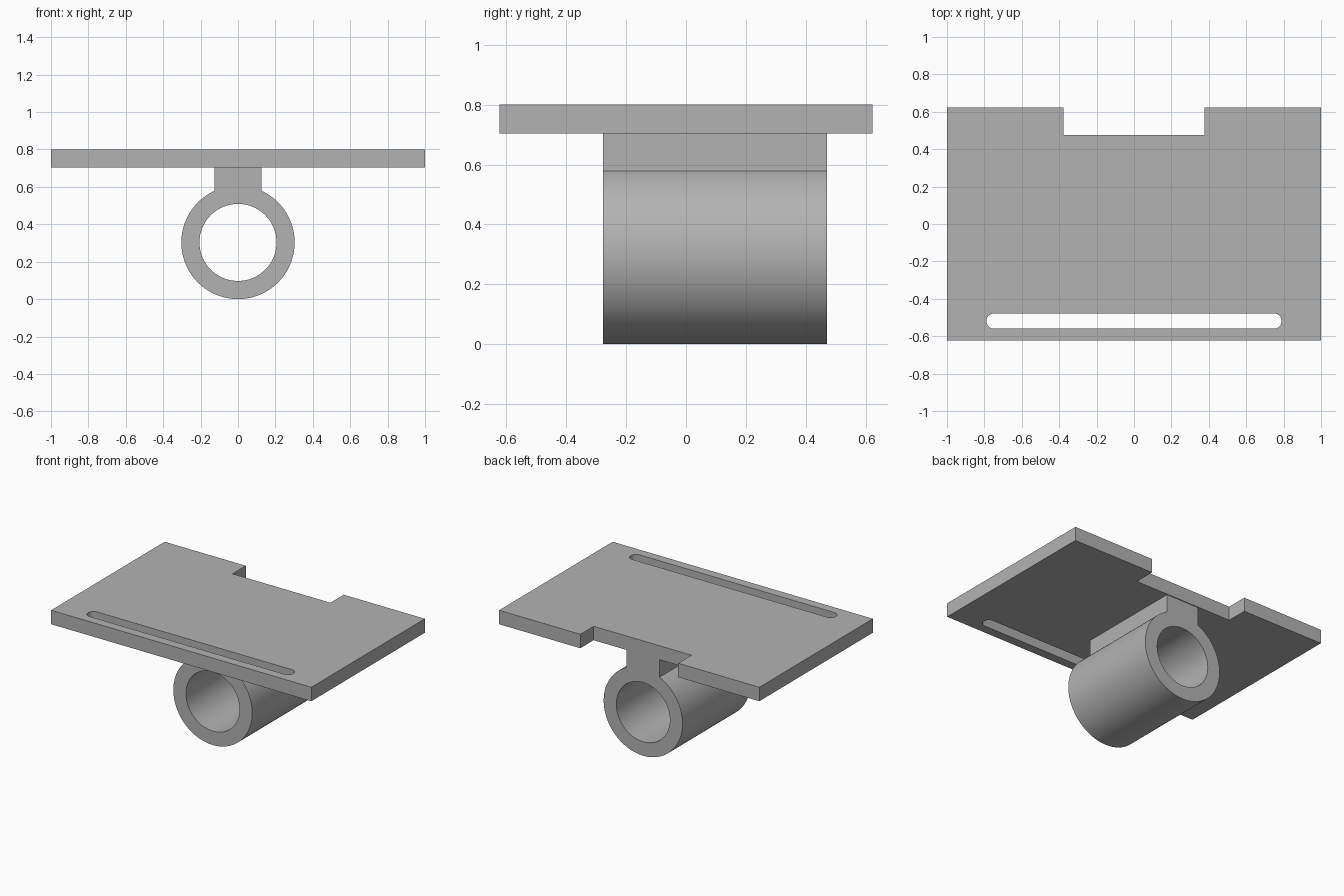
import bpy, bmesh
from math import asin, cos, sin, pi, radians
from mathutils import Matrix, Vector

cube = bpy.data.objects.get("Cube")
if cube:
    bpy.data.objects.remove(cube, do_unlink=True)

# Single flat grey
grey = bpy.data.materials.new("plain grey")
grey.use_nodes = True
colour = (0.45, 0.45, 0.45, 1)
grey.diffuse_color = colour
grey.node_tree.nodes["Principled BSDF"].inputs["Base Color"].default_value = colour


def arc(cx, cy, r, start, end, steps):
    return [(cx + r * cos(start + (end - start) * i / steps),
             cy + r * sin(start + (end - start) * i / steps))
            for i in range(steps + 1)]


def extruded_part(name, outline, hole, depth, matrix):
    """Fill an outline with one hole, extrude it along its normal and place it."""
    bm = bmesh.new()
    edges = []
    for loop in (outline, hole):
        verts = [bm.verts.new((x, y, 0)) for x, y in loop]
        edges += [bm.edges.new((v, verts[i - 1])) for i, v in enumerate(verts)]
    bmesh.ops.triangle_fill(bm, edges=edges, use_beauty=True, normal=(0, 0, 1))
    extruded = bmesh.ops.extrude_face_region(bm, geom=bm.faces[:], use_keep_orig=True)
    moved = [g for g in extruded["geom"] if isinstance(g, bmesh.types.BMVert)]
    bmesh.ops.translate(bm, verts=moved, vec=Vector((0, 0, depth)))
    bmesh.ops.transform(bm, verts=bm.verts[:], matrix=matrix)
    bmesh.ops.recalc_face_normals(bm, faces=bm.faces[:])
    mesh = bpy.data.meshes.new(name)
    bm.to_mesh(mesh)
    bm.free()
    mesh.materials.append(grey)
    obj = bpy.data.objects.new(name, mesh)
    bpy.context.collection.objects.link(obj)
    bpy.ops.object.select_all(action="DESELECT")
    obj.select_set(True)
    bpy.context.view_layer.objects.active = obj
    bpy.ops.object.shade_smooth_by_angle(angle=radians(30))
    return obj


# Top plate: rear notch and long rounded slot near the front
half_y, notch_x, notch_y = 0.623, 0.376, 0.477
plate_bottom, plate_top = 0.704, 0.801
plate = [(-1, -half_y), (1, -half_y), (1, half_y), (notch_x, half_y),
         (notch_x, notch_y), (-notch_x, notch_y), (-notch_x, half_y), (-1, half_y)]
slot_x, slot_y, slot_r = 0.748, -0.519, 0.041
slot = (arc(slot_x, slot_y, slot_r, -pi / 2, pi / 2, 16)
        + arc(-slot_x, slot_y, slot_r, pi / 2, 3 * pi / 2, 16))
extruded_part("top_plate", plate, slot, plate_top - plate_bottom,
              Matrix.Translation((0, 0, plate_bottom)))

# Tube with its neck: one profile run from back to front
outer_r, inner_r, neck_x = 0.303, 0.206, 0.126
join = asin(neck_x / outer_r)
profile = (arc(0, outer_r, outer_r, pi / 2 + join, 5 * pi / 2 - join, 96)
           + [(neck_x, plate_bottom + 0.005), (-neck_x, plate_bottom + 0.005)])
bore = arc(0, outer_r, inner_r, 0, 2 * pi, 96)[:-1]
back_y, front_y = 0.471, -0.277
extruded_part("tube_and_neck", profile, bore, back_y - front_y,
              Matrix.Translation((0, back_y, 0)) @ Matrix.Rotation(pi / 2, 4, "X"))
